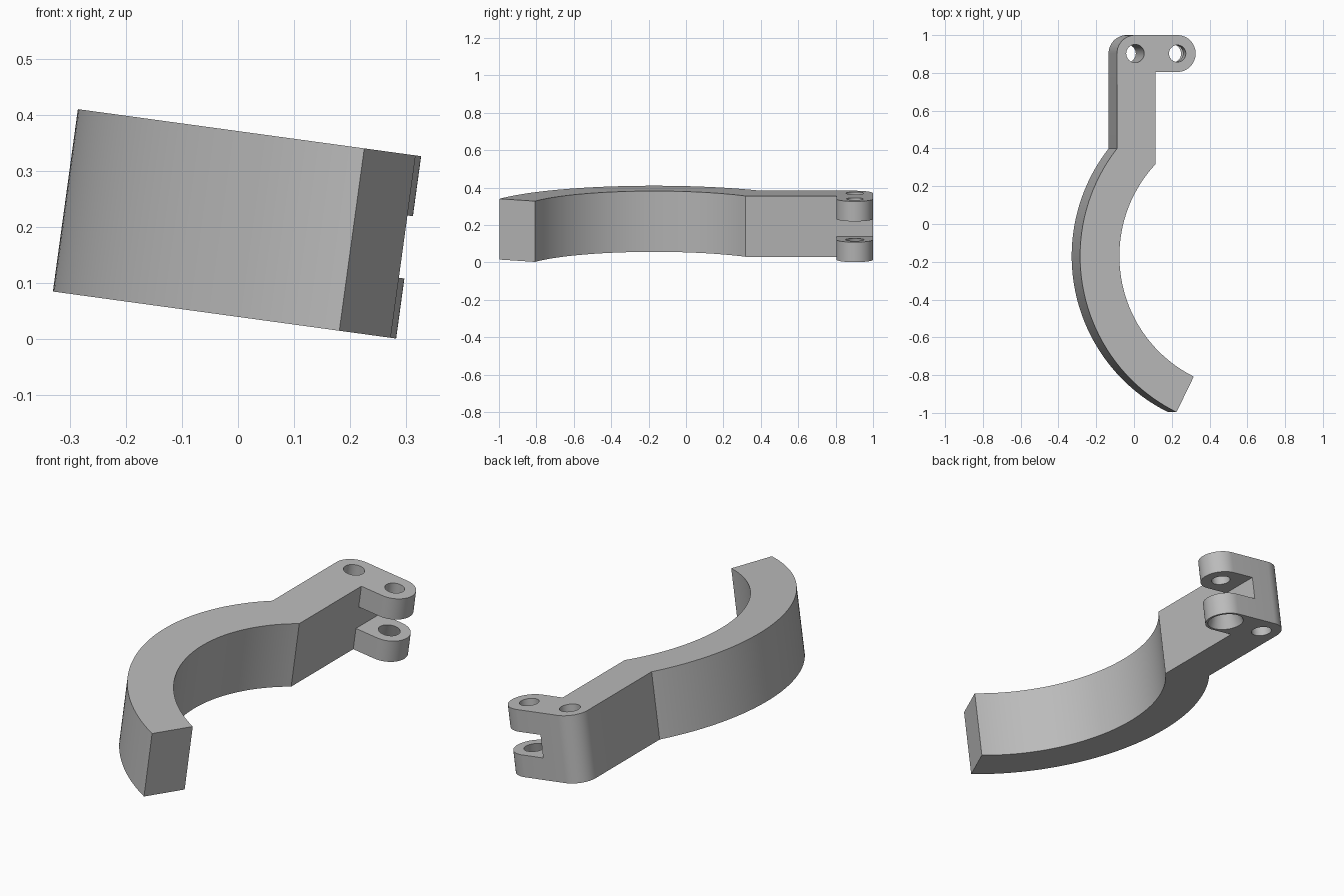
import bpy, bmesh
from math import sin, cos, atan2, asin, pi, radians
from mathutils import Matrix

cube = bpy.data.objects.get("Cube")
if cube:
    bpy.data.objects.remove(cube, do_unlink=True)

H = 0.328                      # height of the part before tilting
TILT = radians(7.8)
RING = (0.587, -0.17)          # centre of the curved jaw
R_OUT, R_IN = 0.92, 0.71
LEFT, RIGHT = -0.136, 0.071    # sides of the straight arm
LUG_R, LUG_Y = 0.0975, 0.9025
PIN, HINGE = LEFT + LUG_R, 0.187

grey = bpy.data.materials.new("grey")
grey.use_nodes = True
colour = (0.5, 0.5, 0.5, 1)
grey.diffuse_color = colour
grey.node_tree.nodes["Principled BSDF"].inputs["Base Color"].default_value = colour


def arc(centre, r, a, b, n):
    return [(centre[0] + r * cos(a + (b - a) * i / n),
             centre[1] + r * sin(a + (b - a) * i / n)) for i in range(n + 1)]


def make_object(name, bm):
    bmesh.ops.recalc_face_normals(bm, faces=bm.faces)
    mesh = bpy.data.meshes.new(name)
    bm.to_mesh(mesh)
    bm.free()
    mesh.materials.append(grey)
    ob = bpy.data.objects.new(name, mesh)
    bpy.context.collection.objects.link(ob)
    return ob


def prism(name, outline, z0, z1):
    bm = bmesh.new()
    face = bm.faces.new([bm.verts.new((x, y, z0)) for x, y in outline])
    ext = bmesh.ops.extrude_face_region(bm, geom=[face])
    verts = [v for v in ext["geom"] if isinstance(v, bmesh.types.BMVert)]
    bmesh.ops.translate(bm, verts=verts, vec=(0, 0, z1 - z0))
    return make_object(name, bm)


def cone(name, x, z0, z1, r0, r1):
    bm = bmesh.new()
    bmesh.ops.create_cone(bm, cap_ends=True, segments=40, radius1=r0, radius2=r1,
                          depth=z1 - z0,
                          matrix=Matrix.Translation((x, LUG_Y, (z0 + z1) / 2)))
    return make_object(name, bm)


# Outline: curved jaw, straight arm, rounded corner, hinge lug
tip = pi + atan2(0.898, 0.44)
outer_start = pi - asin((0.399 - RING[1]) / R_OUT)
inner_end = pi - asin((0.3175 - RING[1]) / R_IN)
outline = arc(RING, R_OUT, tip, outer_start, 72)
outline += arc((PIN, LUG_Y), LUG_R, pi, pi / 2, 16)
outline += arc((HINGE, LUG_Y), LUG_R, pi / 2, -pi / 2, 32)
outline += [(RIGHT, LUG_Y - LUG_R)]
outline += arc(RING, R_IN, inner_end, tip, 72)
body = prism("clamp_arm", outline, 0, H)

# Slot between the lugs, pin hole, hinge hole and flared lower hole
slot = [(RIGHT, 0.75), (0.5, 0.75), (0.5, 1.2), (RIGHT, 1.2)]
cutters = [
    prism("slot_cutter", slot, 0.108, 0.22),
    cone("pin_hole_cutter", PIN, -0.1, H + 0.1, 0.048, 0.048),
    cone("hinge_hole_cutter", HINGE, 0.15, H + 0.1, 0.045, 0.045),
    cone("flared_hole_cutter", HINGE, -0.02, 0.128, 0.092, 0.043),
]
for c in cutters:
    c.hide_render = True
    mod = body.modifiers.new(c.name, "BOOLEAN")
    mod.operation = "DIFFERENCE"
    mod.solver = "EXACT"
    mod.object = c

# Bake the cuts, then remove the cutters
graph = bpy.context.evaluated_depsgraph_get()
final = bpy.data.meshes.new_from_object(body.evaluated_get(graph))
body.modifiers.clear()
body.data = final
for c in cutters:
    bpy.data.objects.remove(c, do_unlink=True)

# Tilt the part and rest its lowest edge on the ground
final.transform(Matrix.Translation((0, 0, 0.04)) @ Matrix.Rotation(TILT, 4, "Y"))
bpy.ops.object.select_all(action="DESELECT")
body.select_set(True)
bpy.context.view_layer.objects.active = body
bpy.ops.object.shade_smooth_by_angle(angle=radians(30))
